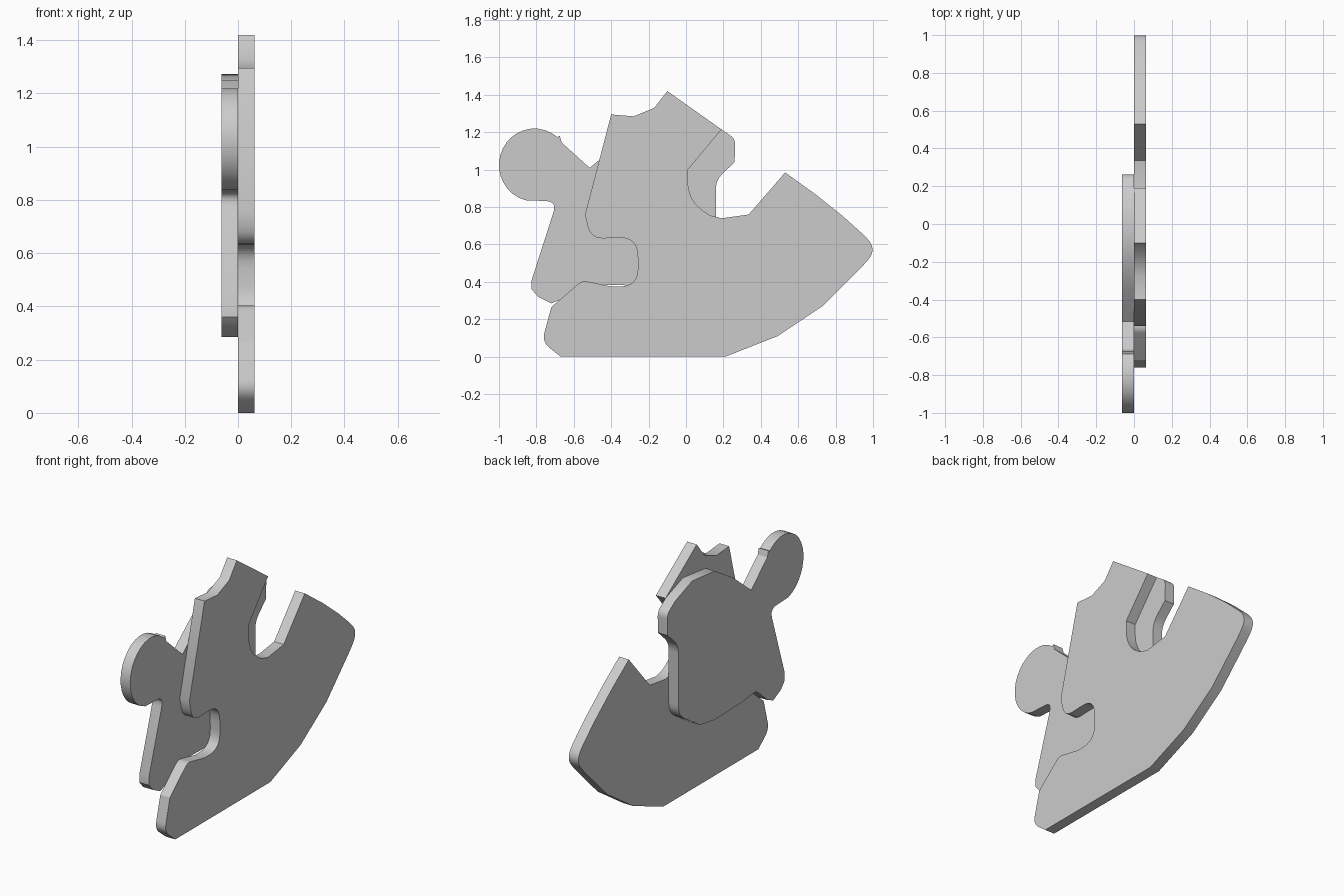
import bpy
import bmesh
import math
from mathutils import Vector

THICKNESS = 0.0625

if "Cube" in bpy.data.objects:
    bpy.data.objects.remove(bpy.data.objects["Cube"], do_unlink=True)

# One plain grey for both plates
grey = bpy.data.materials.new("plain_grey")
grey.use_nodes = True
colour = (0.6, 0.6, 0.6, 1)
grey.diffuse_color = colour
grey.node_tree.nodes["Principled BSDF"].inputs["Base Color"].default_value = colour


def rounded_outline(corners, steps=6):
    """Turn (y, z) or (y, z, rounding) corners into outline points."""
    points = []
    count = len(corners)
    for i, corner in enumerate(corners):
        tip = Vector(corner[:2])
        if len(corner) == 2:
            points.append(tip)
            continue
        before = Vector(corners[i - 1][:2])
        after = Vector(corners[(i + 1) % count][:2])
        start = tip + (before - tip).normalized() * corner[2]
        end = tip + (after - tip).normalized() * corner[2]
        for step in range(steps + 1):
            t = step / steps
            points.append(start.lerp(tip, t).lerp(tip.lerp(end, t), t))
    return points


def arc(centre, radii, first, last, steps=18):
    """Points along part of an ellipse, angles in degrees."""
    result = []
    for step in range(steps + 1):
        angle = math.radians(first + (last - first) * step / steps)
        result.append((centre[0] + radii[0] * math.cos(angle),
                       centre[1] + radii[1] * math.sin(angle)))
    return result


def make_plate(name, corners, x_start):
    """Extrude a side outline along x into a flat plate."""
    bm = bmesh.new()
    outline = rounded_outline(corners)
    face = bm.faces.new([bm.verts.new((x_start, p.x, p.y)) for p in outline])
    extruded = bmesh.ops.extrude_face_region(bm, geom=[face])
    moved = [v for v in extruded["geom"] if isinstance(v, bmesh.types.BMVert)]
    bmesh.ops.translate(bm, verts=moved, vec=(THICKNESS, 0, 0))
    bmesh.ops.recalc_face_normals(bm, faces=bm.faces)
    mesh = bpy.data.meshes.new(name)
    bm.to_mesh(mesh)
    bm.free()
    mesh.materials.append(grey)
    plate = bpy.data.objects.new(name, mesh)
    bpy.context.collection.objects.link(plate)
    bpy.ops.object.select_all(action="DESELECT")
    plate.select_set(True)
    bpy.context.view_layer.objects.active = plate
    bpy.ops.object.shade_smooth_by_angle(angle=math.radians(30))
    return plate


# Large plate: flat base, pointed nose, hooked slot, crown and side notch
base = [(-0.67, 0), (0.21, 0), (0.49, 0.11), (0.73, 0.27), (0.94, 0.48)]
nose = [(1.025, 0.575, 0.08), (0.94, 0.66), (0.84, 0.75), (0.69, 0.87), (0.53, 0.985)]
slot = [(0.335, 0.76), (0.19, 0.74), (0.13, 0.755), (0.01, 0.83, 0.11), (0.01, 1), (0.19, 1.215)]
crown = [(-0.1, 1.42), (-0.17, 1.33), (-0.28, 1.285), (-0.4, 1.295)]
notch = [(-0.54, 0.76), (-0.51, 0.63, 0.07), (-0.26, 0.64, 0.1),
         (-0.255, 0.375, 0.1), (-0.4, 0.375), (-0.555, 0.408, 0.03)]
heel = [(-0.72, 0.265), (-0.77, 0.08, 0.05)]
make_plate("large_plate", base + nose + slot + crown + notch + heel, 0)

# Small plate: body with stepped edge and a round knob
foot = [(-0.825, 0.41), (-0.825, 0.36), (-0.79, 0.32), (-0.72, 0.285), (-0.67, 0.305)]
underside = [(-0.56, 0.4, 0.02), (-0.44, 0.385), (-0.18, 0.378), (-0.04, 0.4)]
stepped_edge = [(0.16, 0.53, 0.06), (0.16, 0.945, 0.05), (0.26, 1.04), (0.263, 1.165, 0.03)]
shoulder = [(0.19, 1.215), (0.03, 1.273), (-0.18, 1.25), (-0.35, 1.145), (-0.515, 1.01)]
neck = [(-0.665, 1.145), (-0.675, 1.18)]
knob = arc((-0.81, 1.025), (0.19, 0.195), 50, 255)
throat = [(-0.69, 0.83, 0.06)]
make_plate("small_plate", foot + underside + stepped_edge + shoulder + neck + knob + throat,
           -THICKNESS)
